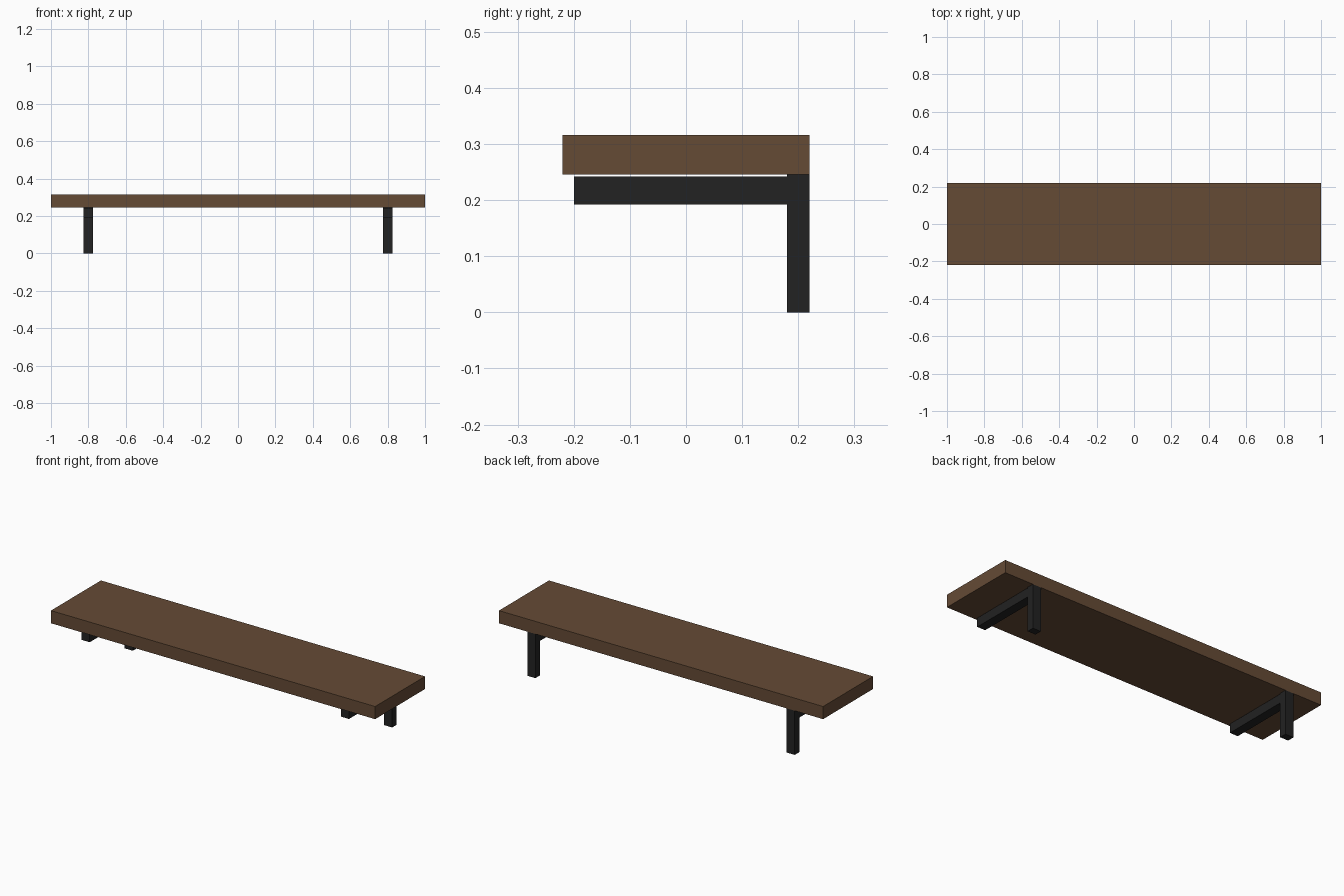
import bpy
import bmesh

if "Cube" in bpy.data.objects:
    bpy.data.objects.remove(bpy.data.objects["Cube"])


def material(name, rgb):
    m = bpy.data.materials.new(name)
    m.diffuse_color = (*rgb, 1.0)
    m.use_nodes = True
    m.node_tree.nodes["Principled BSDF"].inputs["Base Color"].default_value = m.diffuse_color
    return m


wood = material("brown_wood", (0.130, 0.069, 0.036))
metal = material("black_metal", (0.016, 0.016, 0.016))


def box(name, lo, hi, mat):
    """Axis-aligned box between two corners."""
    bm = bmesh.new()
    bmesh.ops.create_cube(bm, size=1.0)
    for v in bm.verts:
        v.co = [(a + b) / 2 + c * (b - a) for a, b, c in zip(lo, hi, v.co)]
    mesh = bpy.data.meshes.new(name)
    bm.to_mesh(mesh)
    bm.free()
    mesh.materials.append(mat)
    obj = bpy.data.objects.new(name, mesh)
    bpy.context.collection.objects.link(obj)
    return obj


# Thick shelf board
box("shelf_board", (-1, -0.22, 0.246), (1, 0.22, 0.3165), wood)

# Two L-shaped brackets: wall post at the back and arm just below the board
for side, x in (("left", -0.8), ("right", 0.8)):
    box(side + "_bracket_post", (x - 0.025, 0.18, 0), (x + 0.025, 0.22, 0.246), metal)
    box(side + "_bracket_arm", (x - 0.025, -0.2, 0.1925), (x + 0.025, 0.185, 0.242), metal)
